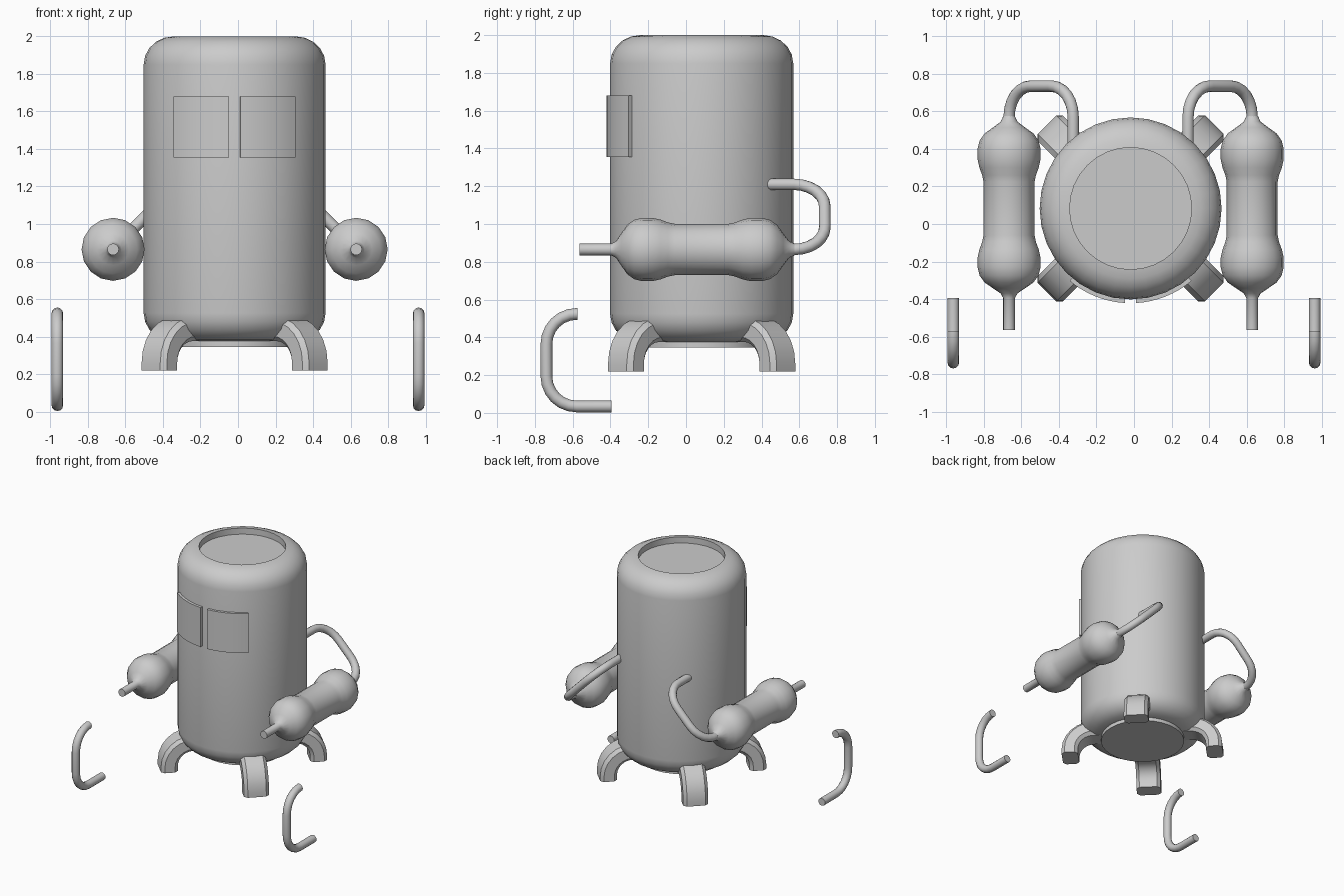
import bpy, bmesh, math
from mathutils import Vector

if "Cube" in bpy.data.objects:
    bpy.data.objects.remove(bpy.data.objects["Cube"])

CX, CY = -0.018, 0.083          # axis of the main tank

grey = bpy.data.materials.new("plain grey")
grey.diffuse_color = (0.6, 0.6, 0.6, 1)
grey.use_nodes = True
grey.node_tree.nodes["Principled BSDF"].inputs["Base Color"].default_value = grey.diffuse_color


def finish(name, bm, angle=35):
    bmesh.ops.remove_doubles(bm, verts=bm.verts, dist=1e-5)
    bmesh.ops.recalc_face_normals(bm, faces=bm.faces)
    me = bpy.data.meshes.new(name)
    bm.to_mesh(me)
    bm.free()
    me.materials.append(grey)
    ob = bpy.data.objects.new(name, me)
    bpy.context.collection.objects.link(ob)
    bpy.ops.object.select_all(action='DESELECT')
    ob.select_set(True)
    bpy.context.view_layer.objects.active = ob
    bpy.ops.object.shade_smooth_by_angle(angle=math.radians(angle))
    return ob


def skin(name, rings, angle=35):
    """Joins closed rings of points into a capped solid."""
    bm = bmesh.new()
    loops = [[bm.verts.new(p) for p in ring] for ring in rings]
    for a, b in zip(loops, loops[1:]):
        for i in range(len(a)):
            j = (i + 1) % len(a)
            bm.faces.new((a[i], a[j], b[j], b[i]))
    bm.faces.new(loops[0])
    bm.faces.new(loops[-1])
    return finish(name, bm, angle)


def lathe(name, profile, origin, axis, u, v, sides):
    """Turns (radius, position) pairs around an axis."""
    o, axis, u, v = map(Vector, (origin, axis, u, v))
    rings = []
    for r, h in profile:
        rings.append([o + axis * h + (u * math.cos(t) + v * math.sin(t)) * r
                      for t in (2 * math.pi * i / sides for i in range(sides))])
    return skin(name, rings, angle=42)


def rounded(points, radius, steps=6):
    """Path with its inner corners replaced by arcs."""
    pts = [Vector(p) for p in points]
    out = [pts[0]]
    for a, c, b in zip(pts, pts[1:], pts[2:]):
        da, db = (a - c).normalized(), (b - c).normalized()
        centre = c + (da + db) * radius      # right-angled corners
        for i in range(steps + 1):
            t = math.pi / 2 * i / steps
            out.append(centre - db * radius * math.cos(t) - da * radius * math.sin(t))
    return out + [pts[-1]]


def sweep(name, path, section):
    """Carries a section along a flat path; section x lies across the path's plane."""
    path = [p for i, p in enumerate(path) if i == 0 or (p - path[i - 1]).length > 1e-4]
    n = (path[1] - path[0]).cross(path[-1] - path[0]).normalized()
    rings = []
    for i, p in enumerate(path):
        a, b = path[max(i - 1, 0)], path[min(i + 1, len(path) - 1)]
        if i == 1:
            t = path[1] - path[0]
        elif i == len(path) - 2:
            t = path[-1] - path[-2]
        else:
            t = b - a
        side = t.normalized().cross(n)
        rings.append([p + n * x + side * y for x, y in section])
    return skin(name, rings)


circle = [(0.031 * math.cos(math.pi * i / 6), 0.031 * math.sin(math.pi * i / 6))
          for i in range(12)]

# Tank with rounded shoulders, sunken lid and a plug underneath
arc = [math.pi / 2 * i / 5 for i in range(6)]
tank = [(0.0005, 0.345), (0.325, 0.345), (0.325, 0.375)]
tank += [(0.325 + 0.16 * math.sin(t), 0.525 - 0.15 * math.cos(t)) for t in arc]
tank += [(0.325 + 0.16 * math.cos(t), 1.85 + 0.15 * math.sin(t)) for t in arc]
tank += [(0.325, 1.95), (0.0005, 1.95)]
lathe("tank", tank, (CX, CY, 0), (0, 0, 1), (1, 0, 0), (0, 1, 0), 32)

# Two curved window plates wrapped on the front
for side, label in ((-1, "left"), (1, "right")):
    a0, a1 = math.asin(0.03 / 0.505), math.asin(0.325 / 0.505)
    rings = []
    for i in range(9):
        t = side * (a0 + (a1 - a0) * i / 8)
        rings.append([(CX + r * math.sin(t), CY - r * math.cos(t), z)
                      for r, z in ((0.47, 1.355), (0.505, 1.355), (0.505, 1.68), (0.47, 1.68))])
    skin("window_" + label, rings)

# Arms: bulged barrel with a thin nozzle, plus a bent pipe into the tank
barrel = [(0.031, -0.565), (0.031, -0.395), (0.045, -0.37), (0.085, -0.343), (0.13, -0.312),
          (0.157, -0.275), (0.168, -0.23), (0.168, -0.18), (0.158, -0.135), (0.143, -0.095),
          (0.136, -0.06), (0.136, 0.225), (0.143, 0.26), (0.158, 0.30), (0.168, 0.345),
          (0.168, 0.40), (0.157, 0.445), (0.13, 0.483), (0.085, 0.515), (0.045, 0.545),
          (0.031, 0.575)]
for side, label in ((-1, "left"), (1, "right")):
    ax, px = CX + side * 0.648, CX + side * 0.306
    lathe("arm_" + label, barrel, (ax, 0, 0.865), (0, 1, 0), (1, 0, 0), (0, 0, 1), 16)
    pipe = rounded([(ax, 0.54, 0.865), (ax, 0.735, 0.865),
                    (px, 0.735, 1.21), (px, 0.43, 1.21)], 0.165)
    sweep("pipe_" + label, pipe, circle)

# Loose hooks standing beside the front
for side, label in ((-1, "left"), (1, "right")):
    x = side * 0.963
    hook = rounded([(x, -0.574, 0.524), (x, -0.739, 0.524),
                    (x, -0.739, 0.034), (x, -0.395, 0.034)], 0.16)
    sweep("hook_" + label, hook, circle)

# Four curved legs on the diagonals, with bevelled rectangular section
w, d, c = 0.095, 0.064, 0.025
leg_section = [(w, d - c), (w - c, d), (c - w, d), (-w, d - c),
               (-w, c - d), (c - w, -d), (w - c, -d), (w, c - d)]
for i, label in enumerate(("back_right", "back_left", "front_left", "front_right")):
    t = math.pi / 4 + i * math.pi / 2
    at = lambda r, z: (CX + r * math.cos(t), CY + r * math.sin(t), z)
    sweep("leg_" + label, rounded([at(0.30, 0.44), at(0.567, 0.44), at(0.567, 0.22)], 0.18),
          leg_section)
